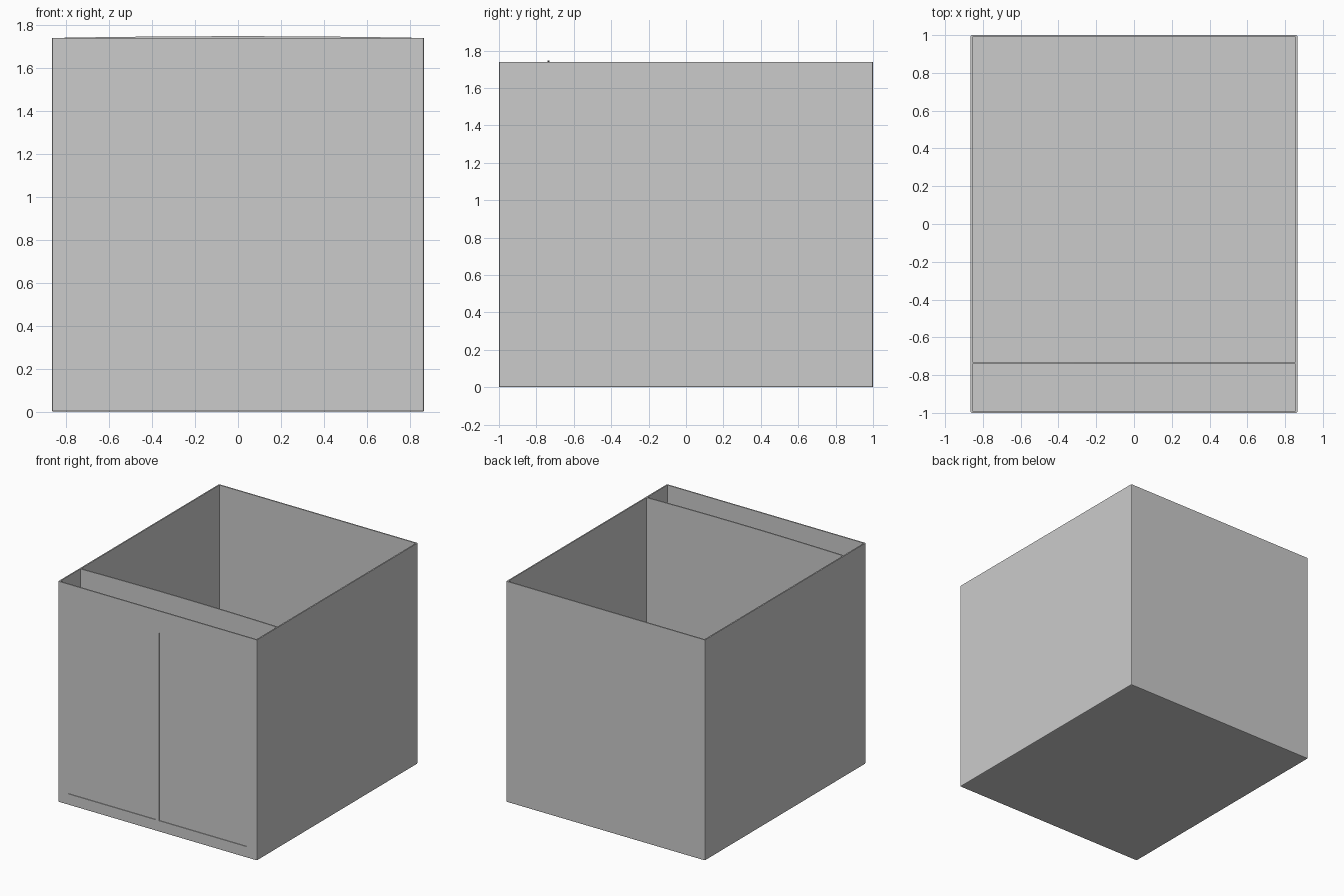
import bpy, bmesh
from mathutils import Vector

if "Cube" in bpy.data.objects:
    bpy.data.objects.remove(bpy.data.objects["Cube"])

W, D, H, T = 1.73, 2.0, 1.738, 0.01  # outer width, depth, height, wall thickness


def box(name, lo, hi, helper=False):
    lo, hi = Vector(lo), Vector(hi)
    bm = bmesh.new()
    bmesh.ops.create_cube(bm, size=1)
    for v in bm.verts:
        v.co = (lo + hi) / 2 + v.co * (hi - lo)
    return finish(name, bm, helper)


def finish(name, bm, helper=False):
    bmesh.ops.recalc_face_normals(bm, faces=bm.faces)
    mesh = bpy.data.meshes.new(name)
    bm.to_mesh(mesh)
    bm.free()
    ob = bpy.data.objects.new(name, mesh)
    bpy.context.collection.objects.link(ob)
    if helper:
        ob.hide_render = True
        ob.hide_viewport = True
    return ob


def cut(target, cutter):
    m = target.modifiers.new("cut_" + cutter.name, 'BOOLEAN')
    m.operation = 'DIFFERENCE'
    m.solver = 'EXACT'
    m.object = cutter


# Outer case: slightly softened vertical and bottom edges
case = box("case", (-W/2, -D/2, 0), (W/2, D/2, H))
bm = bmesh.new()
bm.from_mesh(case.data)
edges = [e for e in bm.edges if not all(v.co.z > H - 0.01 for v in e.verts)]
bmesh.ops.bevel(bm, geom=edges, offset=0.006, segments=2, profile=0.5, affect='EDGES')
bm.to_mesh(case.data)
bm.free()

# Hollow interior, open at the top
cut(case, box("cavity_cutter", (-W/2 + T, -D/2 + T, T), (W/2 - T, D/2 - T, H + 0.2), True))

# Two shallow recessed panels on the front
for side, x0, x1 in (("left", -0.778, -0.013), ("right", 0.013, 0.778)):
    cut(case, box(side + "_panel_cutter", (x0, -D/2 - 0.1, 0.087), (x1, -D/2 + 0.005, 1.566), True))

# Inner partition with a very gently arched top
hw, n = W/2 - T, 16
xs = [-hw + 2*hw*i/n for i in range(n + 1)]
outline = [(hw, T), (-hw, T)] + [(x, H + 0.008*(1 - (x/hw)**2)) for x in xs]
bm = bmesh.new()
face = bm.faces.new([bm.verts.new((x, -0.74, z)) for x, z in outline])
new = bmesh.ops.extrude_face_region(bm, geom=[face])["geom"]
for v in new:
    if isinstance(v, bmesh.types.BMVert):
        v.co.y += 0.01
finish("partition", bm)
